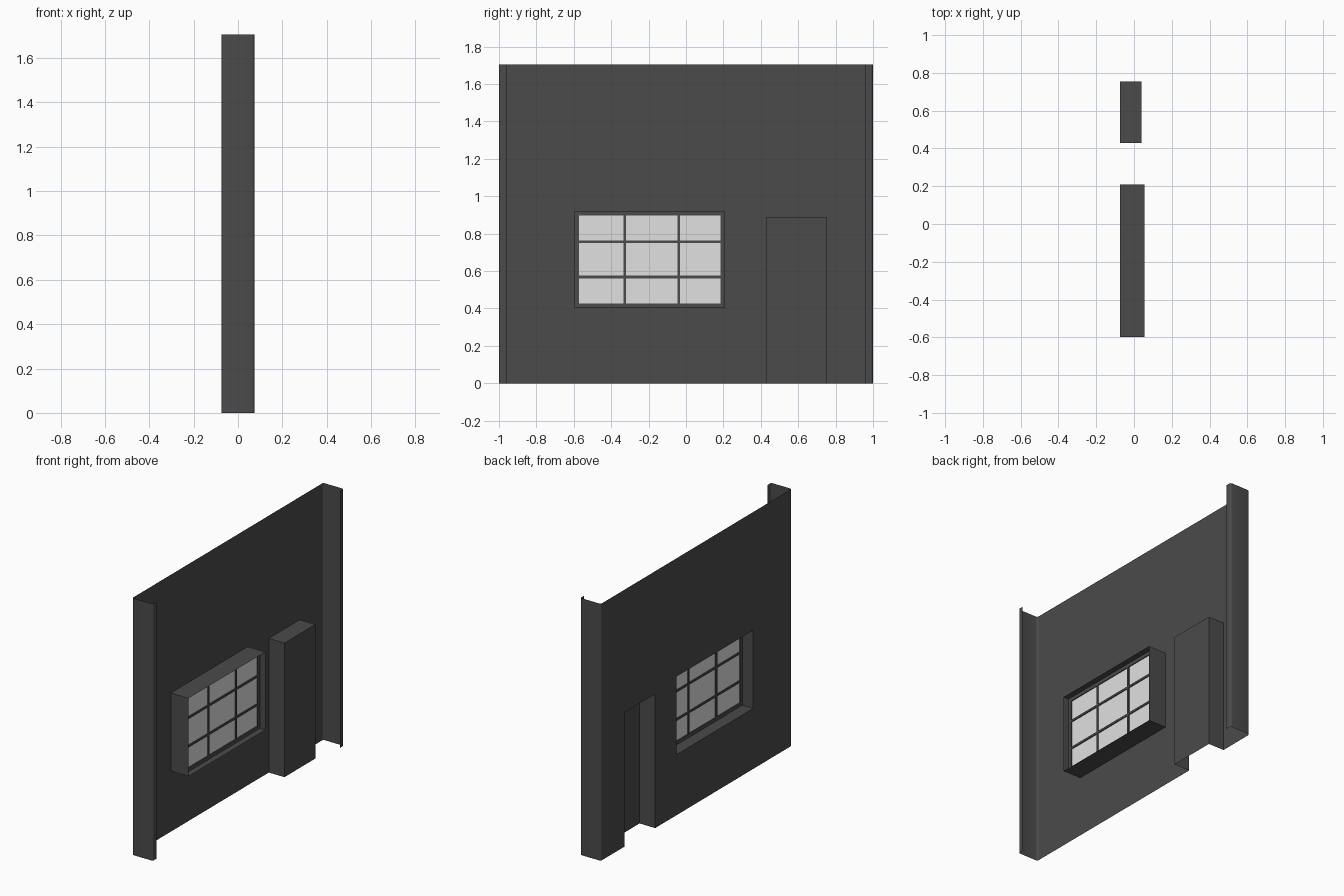
import bpy, bmesh, math
from mathutils import Vector

cube = bpy.data.objects.get("Cube")
if cube:
    bpy.data.objects.remove(cube, do_unlink=True)


def material(name, value):
    m = bpy.data.materials.new(name)
    m.use_nodes = True
    colour = (value, value, value, 1)
    m.diffuse_color = colour
    bsdf = next(n for n in m.node_tree.nodes if n.type == 'BSDF_PRINCIPLED')
    bsdf.inputs["Base Color"].default_value = colour
    return m


DARK = material("dark grey", 0.07)
GLASS = material("pale glass", 0.75)

# Main sizes
HEIGHT, HALF = 1.705, 1.0
BACK, FRONT = -0.075, 0.075
WIN_Y, WIN_Z, WIN_X = (-0.597, 0.208), (0.402, 0.92), 0.055
DOOR_Y, DOOR_TOP, DOOR_X = (0.43, 0.754), 0.89, 0.04
PANE_X, RIM, BAR = 0.01, 0.024, 0.014
ROUND = 0.012


def finish(name, bm, mat=DARK):
    bmesh.ops.remove_doubles(bm, verts=bm.verts, dist=0.0001)
    bmesh.ops.recalc_face_normals(bm, faces=bm.faces)
    mesh = bpy.data.meshes.new(name)
    bm.to_mesh(mesh)
    bm.free()
    mesh.materials.append(mat)
    ob = bpy.data.objects.new(name, mesh)
    bpy.context.collection.objects.link(ob)
    return ob


def quad(bm, *points):
    bm.faces.new([bm.verts.new(p) for p in points])


def sweep(bm, path, offset, closed=False):
    """Sheet made by dragging a path along an offset."""
    pts = [Vector(p) for p in path]
    off = Vector(offset)
    for a, b in zip(pts, pts[1:] + pts[:1] if closed else pts[1:]):
        quad(bm, a, b, b + off, a + off)


def rect(x, ys, zs):
    return [(x, ys[0], zs[0]), (x, ys[1], zs[0]), (x, ys[1], zs[1]), (x, ys[0], zs[1])]


def box(bm, xs, ys, zs):
    base = rect(xs[0], ys, zs)
    sweep(bm, base, (xs[1] - xs[0], 0, 0), True)
    quad(bm, *base)
    quad(bm, *rect(xs[1], ys, zs))


# Wall sheet with window and door openings
bm = bmesh.new()
ycuts = [ROUND - HALF, *WIN_Y, *DOOR_Y, HALF - ROUND]
zcuts = [0, WIN_Z[0], DOOR_TOP, WIN_Z[1], HEIGHT]
for i, ys in enumerate(zip(ycuts, ycuts[1:])):
    for zs in zip(zcuts, zcuts[1:]):
        in_window = i == 1 and WIN_Z[0] <= zs[0] < WIN_Z[1]
        in_door = i == 3 and zs[0] < DOOR_TOP
        if not (in_window or in_door):
            quad(bm, *rect(BACK, ys, zs))
finish("wall_panel", bm)

# Rounded end flanges with a small return lip, mirrored front to back
def arc(cx, cy, start, steps=4):
    return [(cx + ROUND * math.cos(start + math.pi / 2 * k / steps),
             cy + ROUND * math.sin(start + math.pi / 2 * k / steps), 0)
            for k in range(steps + 1)]


path = (arc(BACK + ROUND, ROUND - HALF, math.pi)
        + arc(FRONT - ROUND, ROUND - HALF, -math.pi / 2)
        + [(FRONT, 0.04 - HALF, 0)])
bm = bmesh.new()
sweep(bm, path, (0, 0, HEIGHT))
flange = finish("end_flanges", bm)
mirror = flange.modifiers.new("mirror", 'MIRROR')
mirror.use_axis = (False, True, False)
mirror.use_mirror_merge = False
bpy.context.view_layer.objects.active = flange
flange.select_set(True)
bpy.ops.object.shade_smooth_by_angle(angle=math.radians(35))
flange.select_set(False)

# Window surround: open sleeve through the wall
bm = bmesh.new()
sweep(bm, rect(BACK, WIN_Y, WIN_Z), (WIN_X - BACK, 0, 0), True)
finish("window_surround", bm)

# Window frame rim and glazing bars
bm = bmesh.new()
xs = (PANE_X - 0.006, PANE_X + 0.006)
for y in (WIN_Y[0], WIN_Y[1] - RIM):
    box(bm, xs, (y, y + RIM), WIN_Z)
for z in (WIN_Z[0], WIN_Z[1] - RIM):
    box(bm, xs, (WIN_Y[0] + RIM, WIN_Y[1] - RIM), (z, z + RIM))
finish("window_frame", bm)

bm = bmesh.new()
for y in (-0.328, -0.038):
    box(bm, xs, (y - BAR / 2, y + BAR / 2), (WIN_Z[0] + RIM, WIN_Z[1] - RIM))
for z in (0.568, 0.757):
    box(bm, xs, (WIN_Y[0] + RIM, WIN_Y[1] - RIM), (z - BAR / 2, z + BAR / 2))
finish("glazing_bars", bm)

# Glass
bm = bmesh.new()
quad(bm, *rect(PANE_X, (WIN_Y[0] + RIM, WIN_Y[1] - RIM), (WIN_Z[0] + RIM, WIN_Z[1] - RIM)))
finish("window_glass", bm, GLASS)

# Door box: panel, sides and top, open at the floor and the back
bm = bmesh.new()
y0, y1 = DOOR_Y
sweep(bm, [(BACK, y0, 0), (BACK, y0, DOOR_TOP), (BACK, y1, DOOR_TOP), (BACK, y1, 0)],
      (DOOR_X - BACK, 0, 0))
quad(bm, *rect(DOOR_X, DOOR_Y, (0, DOOR_TOP)))
finish("door_box", bm)
